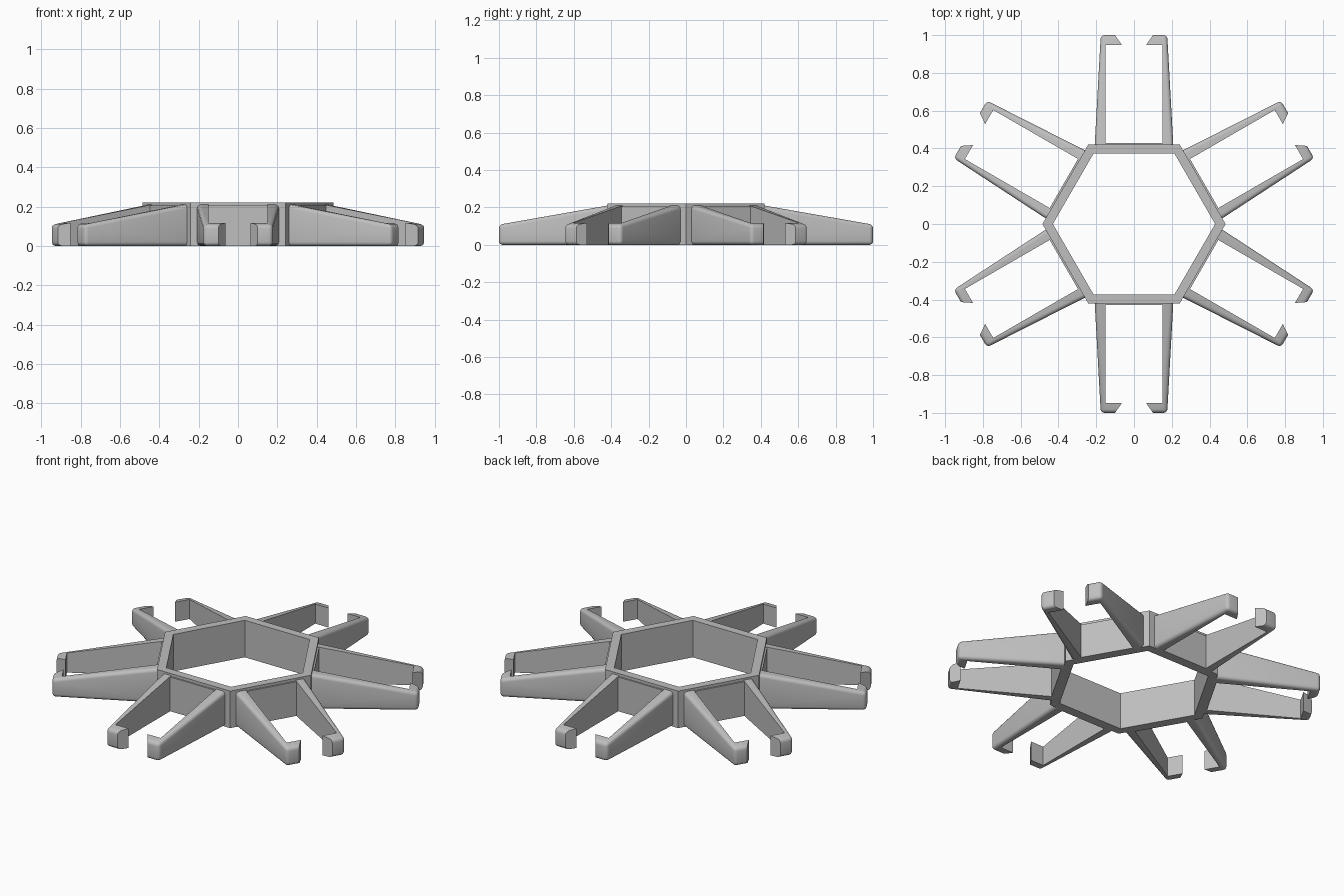
import bpy, bmesh
from math import radians, sin, cos
from mathutils import Matrix

cube = bpy.data.objects.get("Cube")
if cube:
    bpy.data.objects.remove(cube, do_unlink=True)

grey = bpy.data.materials.new("light_grey")
grey.use_nodes = True
colour = (0.52, 0.52, 0.52, 1)
grey.diffuse_color = colour
grey.node_tree.nodes["Principled BSDF"].inputs["Base Color"].default_value = colour

APOTHEM, WALL, HEIGHT = 0.42, 0.048, 0.222
ARM_START, ARM_END = 0.40, 1.0


def finish(bm, name, smooth=False):
    bmesh.ops.recalc_face_normals(bm, faces=bm.faces)
    mesh = bpy.data.meshes.new(name)
    bm.to_mesh(mesh)
    bm.free()
    mesh.materials.append(grey)
    obj = bpy.data.objects.new(name, mesh)
    bpy.context.collection.objects.link(obj)
    if smooth:
        bpy.ops.object.select_all(action="DESELECT")
        obj.select_set(True)
        bpy.context.view_layer.objects.active = obj
        bpy.ops.object.shade_smooth_by_angle(angle=radians(35))
    return obj


def prism(outline, top):
    """Closed prism on the ground; top(y) gives the height at y."""
    bm = bmesh.new()
    low = [bm.verts.new((x, y, 0)) for x, y in outline]
    high = [bm.verts.new((x, y, top(y))) for x, y in outline]
    bm.faces.new(low[::-1])
    bm.faces.new(high)
    n = len(outline)
    for i in range(n):
        j = (i + 1) % n
        bm.faces.new((low[i], low[j], high[j], high[i]))
    return bm, low, high


# Hexagonal ring, open through the middle
bm = bmesh.new()
loops = []
for apothem, z in ((APOTHEM, 0), (APOTHEM, HEIGHT),
                   (APOTHEM - WALL, HEIGHT), (APOTHEM - WALL, 0)):
    r = apothem / cos(radians(30))
    loops.append([bm.verts.new((r * cos(radians(60 * i)), r * sin(radians(60 * i)), z))
                  for i in range(6)])
for k in range(4):
    a, b = loops[k], loops[(k + 1) % 4]
    for i in range(6):
        j = (i + 1) % 6
        bm.faces.new((a[i], a[j], b[j], b[i]))
finish(bm, "hexagon_ring")


def arm_top(y):
    return 0.21 - 0.102 * (y - APOTHEM) / (ARM_END - APOTHEM)


# Tapered hooked arm: outline from inner root, round the outside, to the hook
ARM = [(0.15, ARM_START), (0.209, ARM_START), (0.176, ARM_END),
       (0.10, ARM_END), (0.064, 0.947), (0.15, 0.947)]


def make_arm(name, side, turn):
    bm, low, high = prism(ARM, arm_top)
    # Round the outer long edges, the end edges and the outer corner
    pairs = [(low[1], low[2]), (high[1], high[2]), (low[2], low[3]),
             (high[2], high[3]), (low[2], high[2])]
    edges = [bm.edges.get(p) for p in pairs]
    bmesh.ops.bevel(bm, geom=edges, offset=0.02, offset_type="OFFSET",
                    segments=4, profile=0.5, affect="EDGES", clamp_overlap=True)
    bm.transform(turn @ Matrix.Diagonal((side, 1, 1, 1)))
    finish(bm, name, smooth=True)


for i in range(6):
    turn = Matrix.Rotation(radians(60 * i), 4, "Z")
    for side, label in ((1, "a"), (-1, "b")):
        make_arm(f"hooked_arm_{i + 1}{label}", side, turn)
    # Thin backing plate between the two arms
    plate = [(-0.152, 0.41), (0.152, 0.41), (0.152, 0.429), (-0.152, 0.429)]
    bm, low, high = prism(plate, lambda y: 0.205)
    bm.transform(turn)
    finish(bm, f"backing_plate_{i + 1}")
